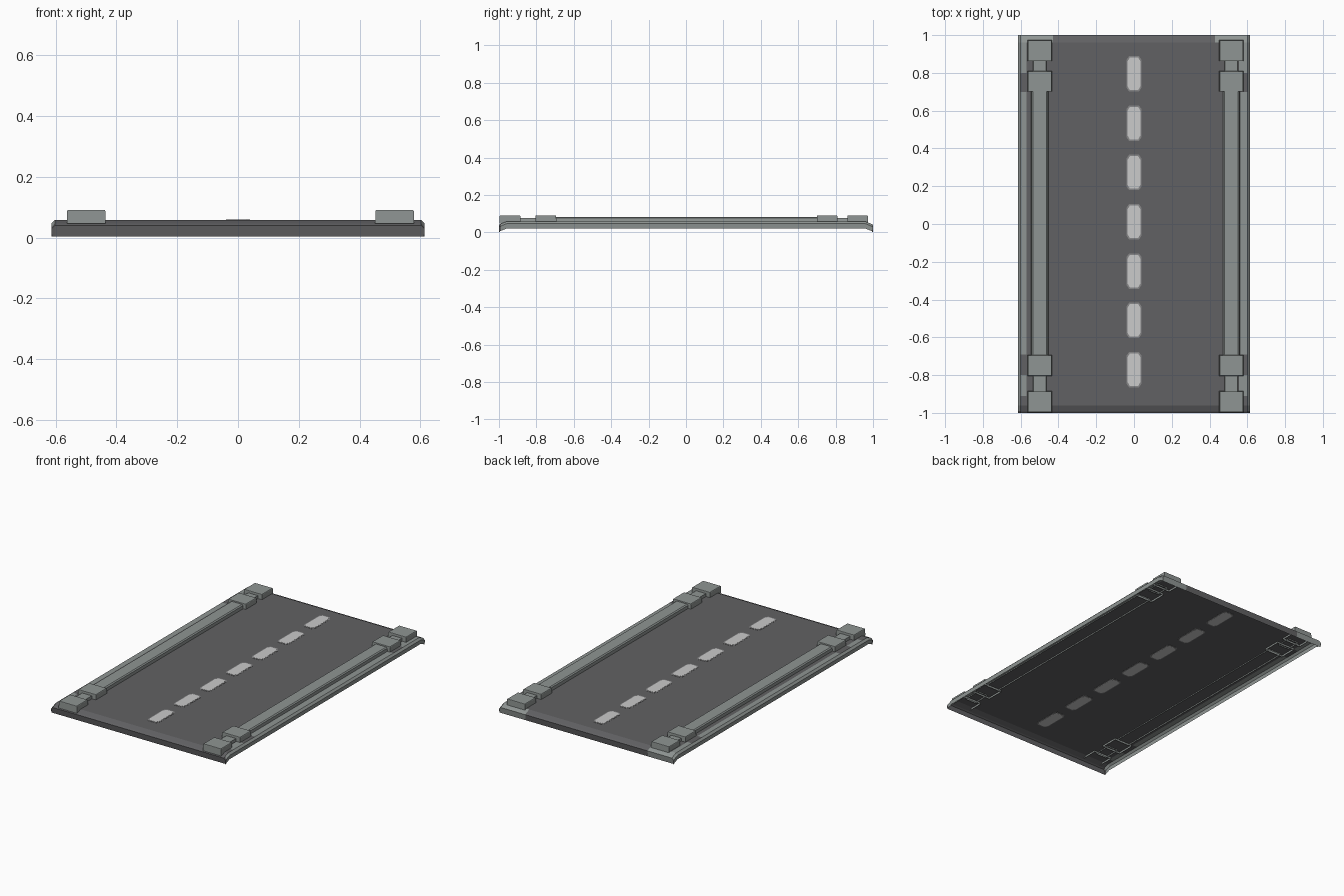
import bpy, bmesh

if "Cube" in bpy.data.objects:
    bpy.data.objects.remove(bpy.data.objects["Cube"])

def material(name, srgb):
    m = bpy.data.materials.new(name)
    lin = [((c / 255 + 0.055) / 1.055) ** 2.4 for c in srgb]
    m.diffuse_color = (*lin, 1)
    m.use_nodes = True
    m.node_tree.nodes["Principled BSDF"].inputs["Base Color"].default_value = m.diffuse_color
    return m

ASPHALT = material("asphalt", (97, 97, 99))
CONCRETE = material("concrete grey", (143, 149, 147))
PAINT = material("lane paint", (203, 203, 203))
WORN = material("worn paint edge", (135, 135, 136))

def finish(bm, name, mats):
    me = bpy.data.meshes.new(name)
    bm.to_mesh(me)
    bm.free()
    for m in mats:
        me.materials.append(m)
    ob = bpy.data.objects.new(name, me)
    bpy.context.collection.objects.link(ob)
    return ob

TOP = 0.058

# Deck: an open shell, flat on top, with the rims bent down
xs = [(-0.612, .038), (-0.614, .012), (-0.602, 0), (-0.57, 0), (-0.43, 0),
      (0.43, 0), (0.555, 0), (0.602, 0), (0.614, .012), (0.612, .038)]
ys = [(-0.995, .055), (-1.0, .018), (-0.99, .012), (-0.96, 0), (-0.91, 0),
      (-0.80, 0), (-0.69, 0), (0.70, 0), (0.80, 0), (0.96, 0),
      (0.99, .012), (1.0, .018), (0.995, .055)]
bm = bmesh.new()
grid = [[bm.verts.new((x, y, max(TOP - dx - dy, 0.003))) for x, dx in xs] for y, dy in ys]
for j in range(len(ys) - 1):
    for i in range(len(xs) - 1):
        f = bm.faces.new((grid[j][i], grid[j][i + 1], grid[j + 1][i + 1], grid[j + 1][i]))
        c = f.calc_center_median()
        skirt = abs(c.x) > 0.605
        verge = c.x < -0.57 or c.x > 0.555
        worn = 0.69 < abs(c.y) < 0.80 or c.y < -0.91
        back_corner = c.y > 0.96 and abs(c.x) > 0.43
        front_end = c.y < -0.985
        f.material_index = int((skirt or (verge and not worn) or back_corner) and not front_end)
bmesh.ops.dissolve_degenerate(bm, dist=0.0005, edges=bm.edges[:])
finish(bm, "road_deck", [ASPHALT, CONCRETE])

# Lane dashes: thin plates through the deck, with clipped corners
def dash(name, y, hx, hy, half_thick, mat):
    cx, cy = 0.35 * hx, 0.02
    pts = [(hx - cx, hy), (hx, hy - cy), (hx, cy - hy), (hx - cx, -hy)]
    pts += [(-px, -py) for px, py in pts]
    bm = bmesh.new()
    face = bm.faces.new([bm.verts.new((px, y + py, TOP - half_thick)) for px, py in pts])
    ext = bmesh.ops.extrude_face_region(bm, geom=[face])["geom"]
    bmesh.ops.translate(bm, vec=(0, 0, 2 * half_thick),
                        verts=[v for v in ext if isinstance(v, bmesh.types.BMVert)])
    bmesh.ops.recalc_face_normals(bm, faces=bm.faces[:])
    finish(bm, name, [mat])

for k in range(7):
    y = 0.795 - k * 0.261
    dash(f"dash_edge_{k + 1}", y, 0.040, 0.094, 0.001, WORN)
    dash(f"lane_dash_{k + 1}", y, 0.034, 0.086, 0.002, PAINT)

# Open-bottomed bar: stacked (half width, z) levels between two y positions
def bar(name, cx, y0, y1, levels, end_inset=0.0):
    bm = bmesh.new()
    rings = []
    for n, (h, z) in enumerate(levels):
        e = end_inset * n
        rings.append([bm.verts.new(p) for p in ((cx - h, y0 + e, z), (cx + h, y0 + e, z),
                                                (cx + h, y1 - e, z), (cx - h, y1 - e, z))])
    for a, b in zip(rings, rings[1:]):
        for i in range(4):
            bm.faces.new((a[i], a[(i + 1) % 4], b[(i + 1) % 4], b[i]))
    bm.faces.new(rings[-1])
    finish(bm, name, [CONCRETE])

# Kerb rails with pairs of blocks near each end
blocks = [(-0.997, -0.885), (-0.805, -0.693), (0.70, 0.81), (0.862, 0.973)]
for side, cx in (("left", -0.499), ("right", 0.515)):
    bar(f"{side}_rail", cx, -0.70, 0.71, [(0.046, 0.050), (0.043, 0.077), (0.036, 0.083)])
    for end, y0, y1 in (("front", -0.90, -0.79), ("back", 0.79, 0.88)):
        bar(f"{side}_{end}_link", cx, y0, y1, [(0.037, 0.050), (0.034, 0.076)])
    for n, (y0, y1) in enumerate(blocks):
        bar(f"{side}_block_{n + 1}", cx, y0, y1,
            [(0.064, 0.046), (0.063, 0.087), (0.061, 0.090)], 0.001)
